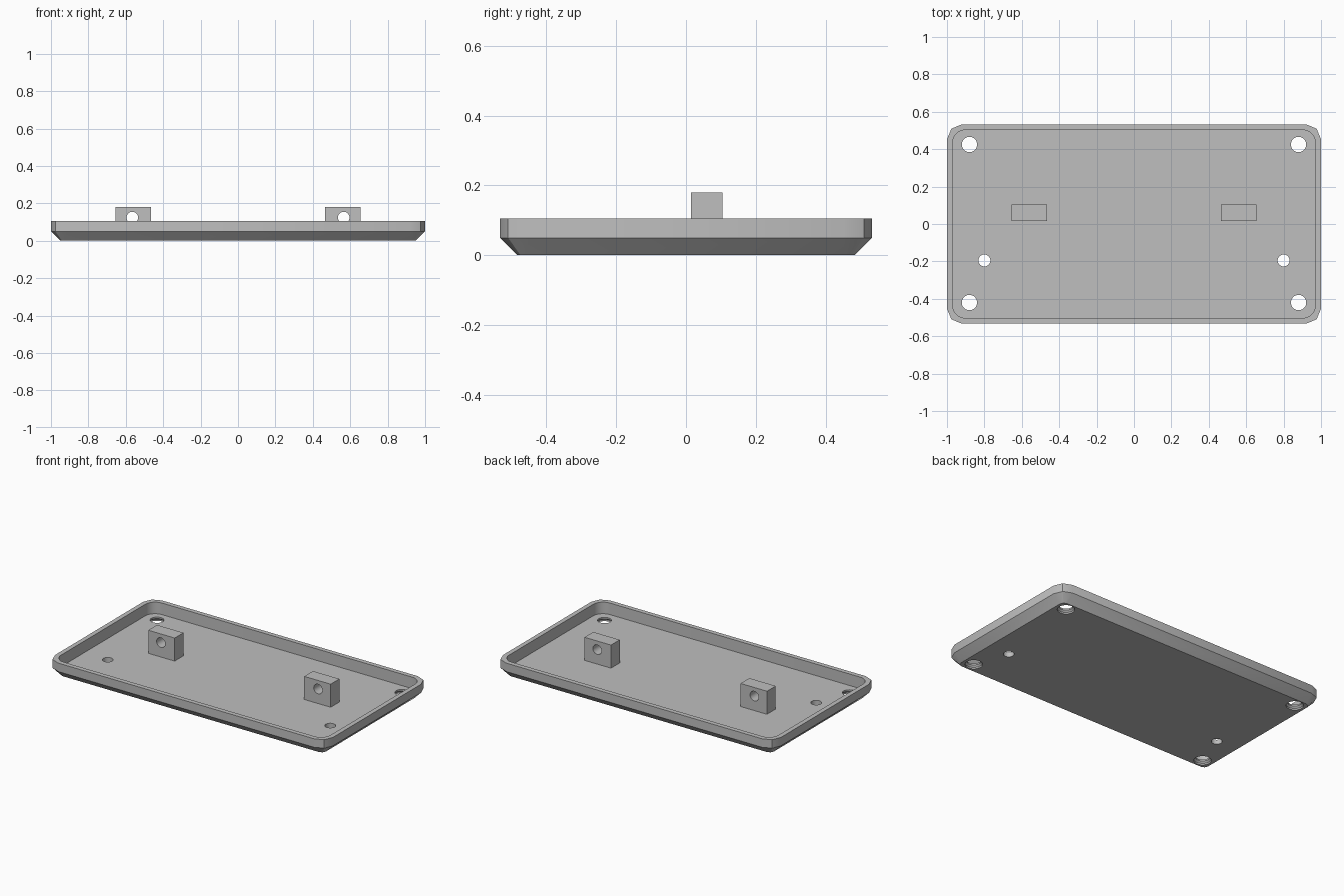
import bpy, bmesh
from math import pi, sin, cos, radians

cube = bpy.data.objects.get("Cube")
if cube:
    bpy.data.objects.remove(cube)

HX, HY = 1.0, 0.533          # half size of the tray
TOP, FLOOR, BEVEL, WALL = 0.105, 0.03, 0.05, 0.03

grey = bpy.data.materials.new("plain grey")
grey.use_nodes = True
GREY = (0.52, 0.52, 0.52, 1)
grey.diffuse_color = GREY
grey.node_tree.nodes["Principled BSDF"].inputs["Base Color"].default_value = GREY


def rounded(inset, radius, segments):
    """Outline of a rounded rectangle, inset from the tray's edge."""
    pts = []
    for q, (sx, sy) in enumerate([(1, 1), (-1, 1), (-1, -1), (1, -1)]):
        for i in range(segments + 1):
            a = (q + i / segments) * pi / 2
            pts.append((sx * (HX - inset - radius) + radius * cos(a),
                        sy * (HY - inset - radius) + radius * sin(a)))
    return pts


def circle(x, y, radius, sides=32):
    return [(x + radius * cos(2 * pi * i / sides), y + radius * sin(2 * pi * i / sides))
            for i in range(sides)]


def loft(name, rings):
    """Closed solid through matching outlines given as (outline, height)."""
    bm = bmesh.new()
    loops = [[bm.verts.new((x, y, z)) for x, y in pts] for pts, z in rings]
    n = len(loops[0])
    bm.faces.new(loops[0][::-1])
    bm.faces.new(loops[-1])
    for low, high in zip(loops, loops[1:]):
        for i in range(n):
            j = (i + 1) % n
            bm.faces.new((low[i], low[j], high[j], high[i]))
    mesh = bpy.data.meshes.new(name)
    bm.to_mesh(mesh)
    bm.free()
    mesh.materials.append(grey)
    obj = bpy.data.objects.new(name, mesh)
    bpy.context.collection.objects.link(obj)
    return obj


def select(obj):
    bpy.ops.object.select_all(action="DESELECT")
    obj.select_set(True)
    bpy.context.view_layer.objects.active = obj


def cut(obj, cutter):
    cutter.hide_render = True
    select(obj)
    mod = obj.modifiers.new("cut", "BOOLEAN")
    mod.operation, mod.solver, mod.object = "DIFFERENCE", "EXACT", cutter
    bpy.ops.object.modifier_apply(modifier=mod.name)
    bpy.data.objects.remove(cutter)


def smooth(obj):
    select(obj)
    bpy.ops.object.shade_smooth_by_angle(angle=radians(30))


# Shallow tray with a bevelled underside
tray = loft("tray", [(rounded(BEVEL, 0.03, 2), 0),
                     (rounded(0, 0.08, 2), BEVEL),
                     (rounded(0, 0.08, 2), TOP)])
cut(tray, loft("cavity", [(rounded(WALL, 0.07, 8), FLOOR), (rounded(WALL, 0.07, 8), TOP + 0.1)]))

for side in (-1, 1):
    # Countersunk screw holes in the corners
    for y in (-0.42, 0.425):
        x = side * 0.88
        cut(tray, loft("screw_hole", [(circle(x, y, 0.052), -0.01),
                                      (circle(x, y, 0.052), 0.01),
                                      (circle(x, y, 0.041), 0.02),
                                      (circle(x, y, 0.041), 0.08)]))
    # Small plain holes
    x = side * 0.80
    cut(tray, loft("small_hole", [(circle(x, -0.195, 0.032), -0.05),
                                  (circle(x, -0.195, 0.032), 0.08)]))
smooth(tray)

# Upright lugs, each with a hole from front to back
for side, label in ((-1, "right"), (1, "left")):
    x = side * 0.561
    box = [(x - 0.095, 0.015), (x + 0.095, 0.015), (x + 0.095, 0.105), (x - 0.095, 0.105)]
    lug = loft(label + "_lug", [(box, FLOOR - 0.005), (box, 0.18)])
    drill = loft("drill", [(circle(0, 0, 0.031), -0.2), (circle(0, 0, 0.031), 0.2)])
    drill.rotation_euler.x = pi / 2
    drill.location = (side * 0.565, 0.06, 0.124)
    bpy.context.view_layer.update()
    cut(lug, drill)
    smooth(lug)
